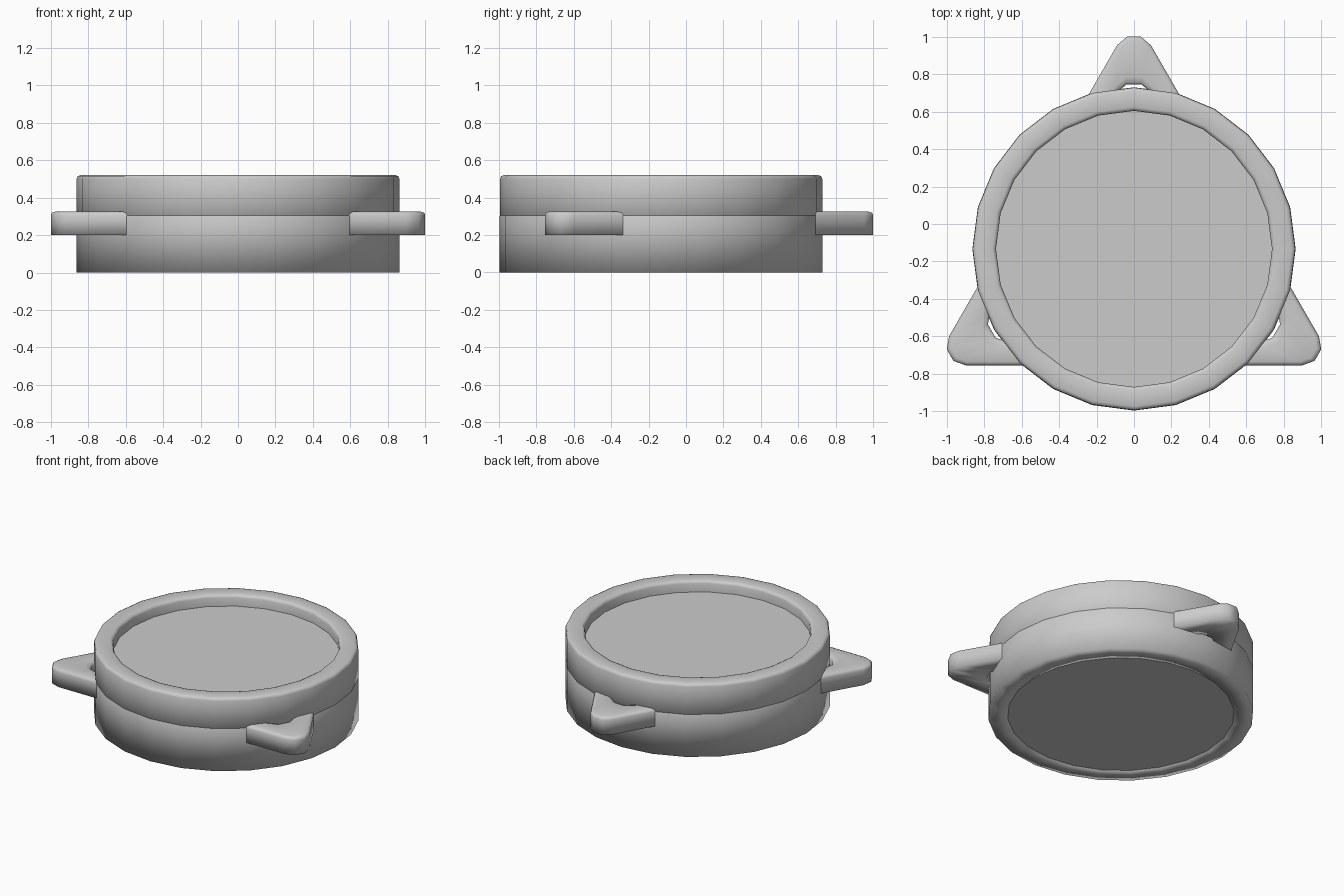
import bpy
from math import cos, sin, radians, pi

if "Cube" in bpy.data.objects:
    bpy.data.objects.remove(bpy.data.objects["Cube"])

CY = -0.133  # common centre of rings and triangle


def loft(name, loops):
    """Join closed loops of equal length into a closed solid band."""
    n, m = len(loops[0]), len(loops)
    verts = [v for loop in loops for v in loop]
    faces = []
    for i in range(m):
        a, b = i * n, ((i + 1) % m) * n
        for j in range(n):
            k = (j + 1) % n
            faces.append((a + j, a + k, b + k, b + j))
    mesh = bpy.data.meshes.new(name)
    mesh.from_pydata(verts, [], faces)
    mesh.shade_smooth()
    obj = bpy.data.objects.new(name, mesh)
    bpy.context.collection.objects.link(obj)
    return obj


def circle(r, z, n=24):
    return [(r * cos(2 * pi * i / n), CY + r * sin(2 * pi * i / n), z)
            for i in range(n)]


def triangle(inradius, corner, z):
    """Rounded equilateral triangle pointing to +y."""
    pts = []
    for tip in (90, 210, 330):
        d = 2 * (inradius - corner)
        cx, cy = d * cos(radians(tip)), d * sin(radians(tip))
        for off in (-60, -20, 20, 60):
            a = radians(tip + off)
            pts.append((cx + corner * cos(a), CY + cy + corner * sin(a), z))
    return pts


def ring(name, outer, inner, z0, z1, b=0.02):
    profile = [(outer, z0), (outer, z1 - b), (outer - b * 0.3, z1 - b * 0.3),
               (outer - b, z1), (inner + b, z1),
               (inner + b * 0.3, z1 - b * 0.3), (inner, z1 - b), (inner, z0)]
    return loft(name, [circle(r, z) for r, z in profile])


# Two stacked, slightly overlapping rings form the wall
ring("lower_ring", 0.863, 0.737, 0.0, 0.32)
ring("upper_ring", 0.8615, 0.737, 0.2, 0.52)

# Triangular frame whose corners stick out as three tabs
o, i, b = 0.622, 0.502, 0.02
loft("triangle_frame", [
    triangle(o, 0.104, 0.2), triangle(o, 0.104, 0.305),
    triangle(o - b * 0.3, 0.098, 0.319), triangle(o - b, 0.09, 0.325),
    triangle(i + b, 0.12, 0.325), triangle(i + b * 0.3, 0.12, 0.319),
    triangle(i, 0.12, 0.305), triangle(i, 0.12, 0.2)])

# Solid disc filling the rings
bpy.ops.mesh.primitive_cylinder_add(vertices=24, radius=0.738, depth=0.437,
                                    location=(0, CY, 0.2215),
                                    rotation=(0, 0, pi / 2))
bpy.context.object.name = "inner_disc"
bpy.ops.object.shade_smooth_by_angle(angle=radians(40))
